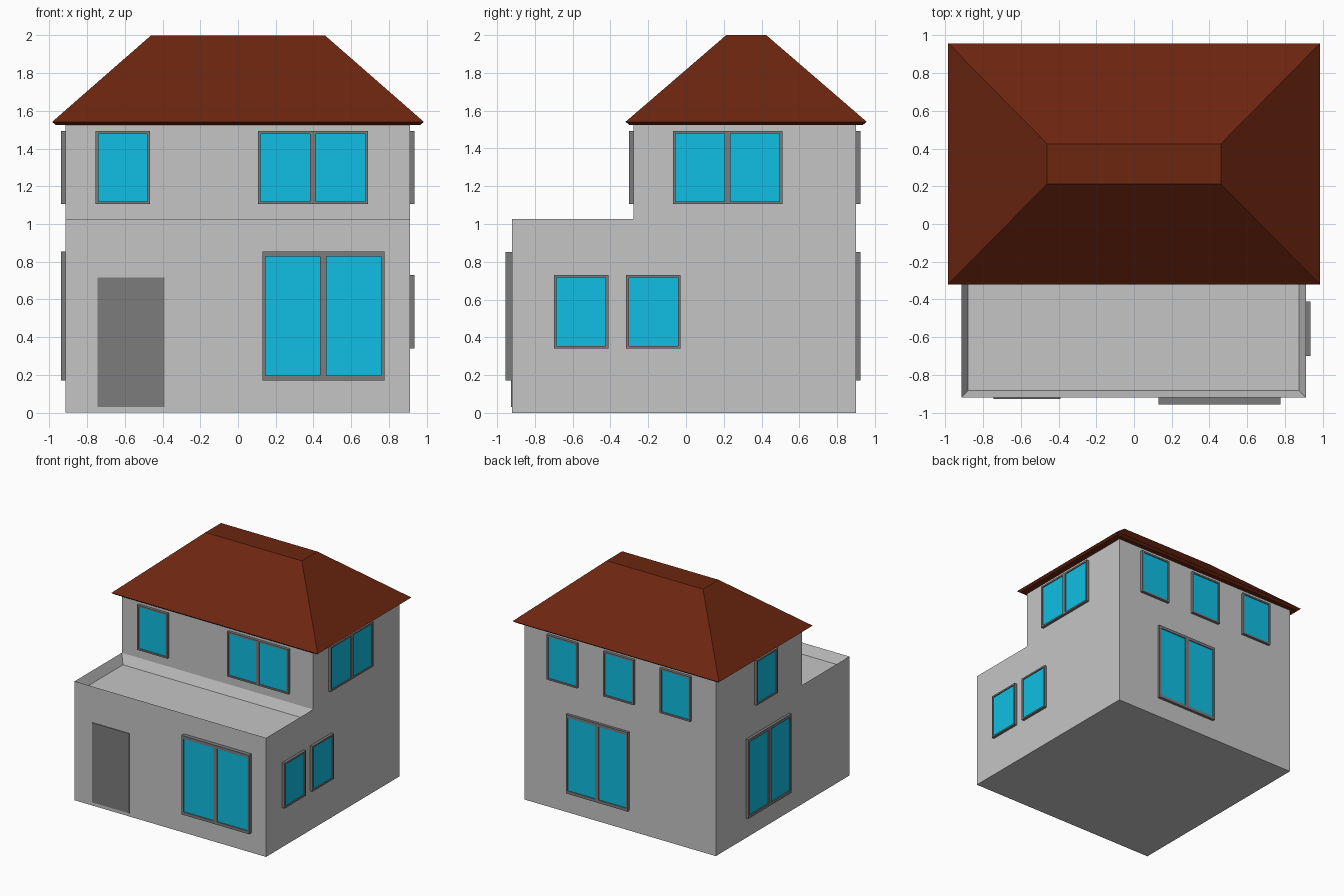
import bpy
import bmesh
from mathutils import Vector

if "Cube" in bpy.data.objects:
    bpy.data.objects.remove(bpy.data.objects["Cube"])


def make_material(name, color):
    mat = bpy.data.materials.new(name)
    mat.use_nodes = True
    mat.diffuse_color = (*color, 1)
    mat.node_tree.nodes["Principled BSDF"].inputs["Base Color"].default_value = (*color, 1)
    return mat


WALL = make_material("light grey plaster", (0.56, 0.56, 0.56))
TRIM = make_material("dark grey trim", (0.20, 0.20, 0.20))
GLASS = make_material("blue glass", (0.005, 0.52, 0.77))
ROOF = make_material("red brown tiles", (0.15, 0.019, 0.005))


def finish(bm, name, *materials):
    bmesh.ops.recalc_face_normals(bm, faces=bm.faces)
    mesh = bpy.data.meshes.new(name)
    bm.to_mesh(mesh)
    bm.free()
    for mat in materials:
        mesh.materials.append(mat)
    obj = bpy.data.objects.new(name, mesh)
    bpy.context.collection.objects.link(obj)
    return obj


# House body: stepped side profile extruded across the width
LEFT, RIGHT = 0.912, -0.915
FRONT, STEP, BACK = -0.92, -0.277, 0.90
DECK, EAVE = 1.027, 1.527
profile = [(FRONT, 0), (BACK, 0), (BACK, EAVE), (STEP, EAVE), (STEP, DECK), (FRONT, DECK)]
bm = bmesh.new()
side = bm.faces.new([bm.verts.new((RIGHT, y, z)) for y, z in profile])
ext = bmesh.ops.extrude_face_region(bm, geom=[side])
moved = [v for v in ext["geom"] if isinstance(v, bmesh.types.BMVert)]
bmesh.ops.translate(bm, verts=moved, vec=(LEFT - RIGHT, 0, 0))
bmesh.ops.recalc_face_normals(bm, faces=bm.faces)

# Terrace: inset the deck inside its parapet and sink it
deck = next(f for f in bm.faces
            if f.normal.z > 0.9 and abs(f.calc_center_median().z - DECK) < 0.01)
bmesh.ops.inset_region(bm, faces=[deck], thickness=0.052)
bmesh.ops.translate(bm, verts=deck.verts, vec=(0, 0, -0.08))
finish(bm, "house_body", WALL)

# Hipped roof with a flat top and a narrow bevelled eave
rings = [(0.965, -0.30, 0.937, 1.525), (0.985, -0.32, 0.957, 1.541), (0.46, 0.213, 0.425, 2.0)]
bm = bmesh.new()
loops = [[bm.verts.new(p) for p in ((-x, a, z), (x, a, z), (x, b, z), (-x, b, z))]
         for x, a, b, z in rings]
for low, high in zip(loops, loops[1:]):
    for i in range(4):
        j = (i + 1) % 4
        bm.faces.new((low[i], low[j], high[j], high[i]))
bm.faces.new(loops[0])
bm.faces.new(loops[-1])
finish(bm, "hipped_roof", ROOF)

# Wall planes: origin, horizontal axis and outward direction
X, Y, Z = Vector((1, 0, 0)), Vector((0, 1, 0)), Vector((0, 0, 1))
PLANES = {
    "front": (Y * FRONT, X, -Y),
    "upper_front": (Y * STEP, X, -Y),
    "back": (Y * BACK, X, Y),
    "left": (X * LEFT, Y, X),
    "right": (X * RIGHT, Y, -X),
}


def wall_box(bm, plane, u0, u1, z0, z1, depth, mat=0):
    origin, across, out = PLANES[plane]
    cube = bmesh.ops.create_cube(bm, size=1)["verts"]
    for v in cube:
        u = u1 if v.co.x > 0 else u0
        d = depth if v.co.y > 0 else -0.01
        z = z1 if v.co.z > 0 else z0
        v.co = origin + across * u + out * d + Z * z
    for f in {f for v in cube for f in v.link_faces}:
        f.material_index = mat


def window(name, plane, u0, u1, z0, z1, panes, depth=0.024):
    bm = bmesh.new()
    tall = z1 - z0 > 0.5
    rail, stile = (0.025, 0.017) if tall else (0.014, 0.015)
    # Glass sits back inside the frame
    wall_box(bm, plane, u0 + stile / 2, u1 - stile / 2,
             z0 + rail / 2, z1 - rail / 2, depth - 0.008, 1)
    # Rails, stiles and centre post
    wall_box(bm, plane, u0, u1, z0, z0 + rail, depth)
    wall_box(bm, plane, u0, u1, z1 - rail, z1, depth)
    wall_box(bm, plane, u0, u0 + stile, z0 + rail, z1 - rail, depth)
    wall_box(bm, plane, u1 - stile, u1, z0 + rail, z1 - rail, depth)
    if panes == 2:
        mid = (u0 + u1) / 2
        wall_box(bm, plane, mid - stile, mid + stile, z0 + rail, z1 - rail, depth)
    finish(bm, name, TRIM, GLASS)


UPPER, LOWER, TALL = (1.105, 1.492), (0.34, 0.73), (0.172, 0.853)

# Front windows
window("front_patio_window", "front", 0.13, 0.775, *TALL, 2, 0.036)
window("front_upper_single_window", "upper_front", -0.755, -0.465, *UPPER, 1)
window("front_upper_double_window", "upper_front", 0.105, 0.69, *UPPER, 2)

# Left side windows
window("left_upper_double_window", "left", -0.07, 0.51, *UPPER, 2)
for label, start in (("front", -0.70), ("rear", -0.318)):
    window(f"left_lower_{label}_window", "left", start, start + 0.29, *LOWER, 1)

# Right side windows
window("right_tall_window", "right", -0.10, 0.49, *TALL, 2)
window("right_upper_window", "right", 0.085, 0.375, *UPPER, 1)

# Back windows
window("back_tall_window", "back", -0.09, 0.50, *TALL, 2)
for label, centre in (("left", 0.54), ("middle", 0.0), ("right", -0.54)):
    window(f"back_upper_{label}_window", "back", centre - 0.145, centre + 0.145, *UPPER, 1)

# Front door: thin slab on the wall
bm = bmesh.new()
wall_box(bm, "front", -0.745, -0.39, 0.03, 0.717, 0.006)
finish(bm, "front_door", TRIM)
